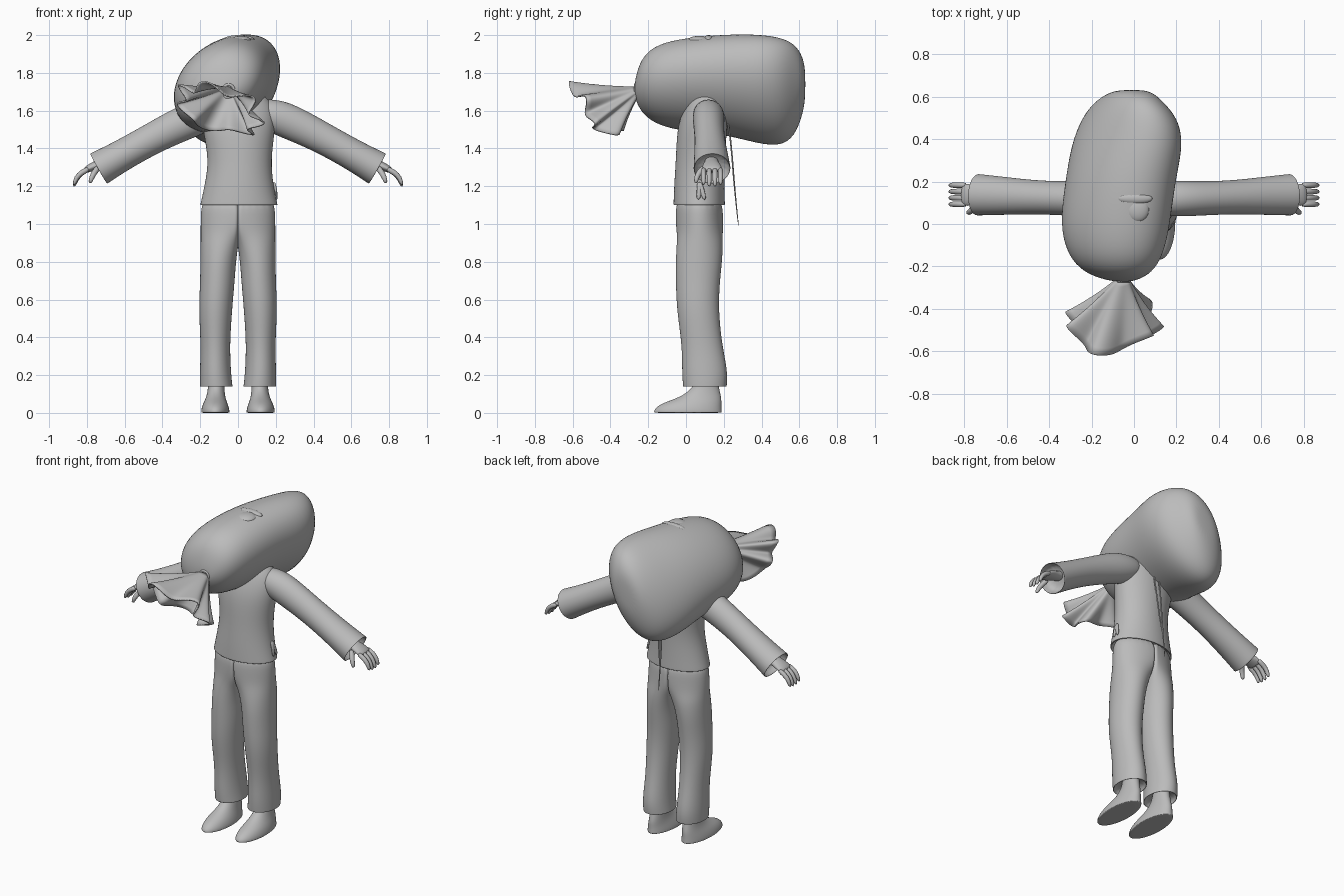
import bpy, bmesh, math
from mathutils import Vector

cube = bpy.data.objects.get("Cube")
if cube:
    bpy.data.objects.remove(cube, do_unlink=True)

grey = bpy.data.materials.new("plain_grey")
grey.use_nodes = True
GREY = (0.5, 0.5, 0.5, 1)
grey.diffuse_color = GREY
grey.node_tree.nodes["Principled BSDF"].inputs["Base Color"].default_value = GREY


def skin(name, loops, capped=True, levels=2):
    """Bridge loops of points into one smooth surface."""
    bm = bmesh.new()
    rows = [[bm.verts.new(p) for p in loop] for loop in loops]
    for a, b in zip(rows, rows[1:]):
        for i in range(len(a)):
            bm.faces.new((a[i - 1], a[i], b[i], b[i - 1]))
    if capped:
        bm.faces.new(rows[0])
        bm.faces.new(rows[-1])
    bmesh.ops.recalc_face_normals(bm, faces=bm.faces)
    for face in bm.faces:
        face.smooth = True
    mesh = bpy.data.meshes.new(name)
    bm.to_mesh(mesh)
    bm.free()
    mesh.materials.append(grey)
    obj = bpy.data.objects.new(name, mesh)
    bpy.context.collection.objects.link(obj)
    sub = obj.modifiers.new("smooth", "SUBSURF")
    sub.levels = sub.render_levels = levels
    return obj


def ellipse(ring, n):
    c, u, v = ring
    return [c + u * math.cos(math.tau * i / n) + v * math.sin(math.tau * i / n)
            for i in range(n)]


def hem(rings):
    """Add a tight edge and a hollow inside to the last ring."""
    (pc, pu, pv), (c, u, v) = rings[-2:]
    edge = (c.lerp(pc, 0.06), u.lerp(pu, 0.06), v.lerp(pv, 0.06))
    return rings[:-1] + [edge, (c, u, v), (c, u * 0.93, v * 0.93),
                         (c.lerp(pc, 0.5), u * 0.86, v * 0.86)]


def level_rings(rows, side=1):
    """Level ellipses from x, y, z, half width, half depth."""
    return [(Vector((x * side, y, z)), Vector((rx * side, 0, 0)), Vector((0, ry, 0)))
            for x, y, z, rx, ry in rows]


def tube(name, rows, across, side=1, n=12, hollow=False, levels=2):
    """Loft along a path of x, y, z, thickness, breadth."""
    path = [Vector((r[0] * side, r[1], r[2])) for r in rows]
    rings = []
    for i, c in enumerate(path):
        t = (path[min(i + 1, len(path) - 1)] - path[max(i - 1, 0)]).normalized()
        v = (across - t * across.dot(t)).normalized()
        rings.append((c, t.cross(v) * rows[i][3], v * rows[i][4]))
    return skin(name, [ellipse(r, n) for r in (hem(rings) if hollow else rings)],
                levels=levels)


def seat_half(y, z, width, depth, square):
    """Half of the hip outline, flat along the middle of the body."""
    loop = []
    for i in range(16):
        t = math.tau * i / 16
        out = (1 + math.cos(t)) / 2
        round_side = math.sin(t)
        hip_side = 0 if i % 8 == 0 else math.copysign(math.sqrt(1 - out * out), round_side)
        loop.append(Vector((width * out - 0.014 * square * (1 - out),
                            y + depth * (round_side + (hip_side - round_side) * square), z)))
    return loop


X, Y = Vector((1, 0, 0)), Vector((0, 1, 0))

# Jacket with neck, lower edge hollow
skin("jacket", [ellipse(r, 20) for r in hem(level_rings([
    (0, 0.11, 1.78, 0.06, 0.06),
    (0, 0.11, 1.71, 0.09, 0.075),
    (0, 0.105, 1.67, 0.16, 0.095),
    (0, 0.1, 1.6, 0.2, 0.12),
    (0.005, 0.085, 1.5, 0.195, 0.135),
    (0.01, 0.075, 1.34, 0.165, 0.13),
    (0.005, 0.07, 1.2, 0.185, 0.135),
    (0.005, 0.07, 1.1, 0.208, 0.138)]))])

for side, label in ((1, "left"), (-1, "right")):
    # Trouser half: hip on top, running into a hollow leg
    hip = [seat_half(*row) for row in ((0.07, 1.15, 0.19, 0.12, 1),
                                       (0.07, 1.05, 0.2, 0.128, 1),
                                       (0.073, 0.96, 0.2, 0.13, 0.9),
                                       (0.074, 0.9, 0.2, 0.131, 0.4))]
    leg = hem(level_rings([
        (0.105, 0.068, 0.8, 0.096, 0.126),
        (0.11, 0.062, 0.68, 0.093, 0.118),
        (0.12, 0.062, 0.54, 0.09, 0.113),
        (0.12, 0.085, 0.36, 0.078, 0.108),
        (0.12, 0.1, 0.22, 0.084, 0.124),
        (0.115, 0.1, 0.138, 0.088, 0.118)], side))
    skin(label + "_trouser", [[Vector((p.x * side, p.y, p.z)) for p in loop] for loop in hip]
         + [ellipse(r, 16) for r in leg])

    # Shoe with ankle
    skin(label + "_shoe", [ellipse(r, 16) for r in level_rings([
        (0.12, 0.01, 0, 0.074, 0.178),
        (0.12, 0.01, 0.002, 0.077, 0.184),
        (0.12, 0.01, 0.02, 0.076, 0.182),
        (0.12, 0.028, 0.05, 0.066, 0.163),
        (0.118, 0.075, 0.08, 0.052, 0.115),
        (0.115, 0.108, 0.13, 0.043, 0.068),
        (0.115, 0.11, 0.22, 0.043, 0.05),
        (0.115, 0.11, 0.3, 0.043, 0.05)], side)])

    # Sleeve
    tube(label + "_sleeve", [
        (0.06, 0.115, 1.6, 0.06, 0.07),
        (0.19, 0.12, 1.575, 0.095, 0.088),
        (0.3, 0.12, 1.53, 0.094, 0.083),
        (0.45, 0.125, 1.455, 0.084, 0.08),
        (0.62, 0.133, 1.36, 0.084, 0.092),
        (0.738, 0.138, 1.293, 0.094, 0.1)], Y, side, n=16, hollow=True)

    # Palm and wrist
    tube(label + "_palm", [
        (0.62, 0.135, 1.36, 0.03, 0.035),
        (0.7, 0.135, 1.325, 0.03, 0.035),
        (0.75, 0.135, 1.312, 0.026, 0.05),
        (0.795, 0.138, 1.292, 0.02, 0.056),
        (0.812, 0.138, 1.28, 0.014, 0.048)], Y, side)

    # Four curled fingers and a thumb
    for i in range(4):
        y = 0.093 + 0.03 * i
        drop = 0.008 * abs(i - 1.5)
        tube(f"{label}_finger_{i + 1}", [
            (0.785, y, 1.295, 0.016, 0.015),
            (0.83, y, 1.272, 0.016, 0.015),
            (0.856, y, 1.235 + drop, 0.014, 0.014),
            (0.87, y, 1.192 + drop, 0.01, 0.01)], Y, side, n=8, levels=1)
    tube(label + "_thumb", [
        (0.735, 0.1, 1.305, 0.018, 0.018),
        (0.76, 0.07, 1.275, 0.017, 0.017),
        (0.775, 0.055, 1.245, 0.015, 0.015),
        (0.785, 0.052, 1.215, 0.01, 0.01)], Y, side, n=8, levels=1)

# Sack over the shoulder: y, x, z, long and short half widths, lean in degrees
sack = [(-0.272, -0.05, 1.71, 0.03, 0.03, 40),
        (-0.262, -0.06, 1.722, 0.09, 0.07, 40),
        (-0.23, -0.075, 1.735, 0.175, 0.14, 40),
        (-0.15, -0.088, 1.738, 0.25, 0.195, 40),
        (0, -0.09, 1.737, 0.292, 0.22, 40),
        (0.2, -0.065, 1.74, 0.303, 0.222, 47),
        (0.38, -0.03, 1.715, 0.332, 0.222, 52),
        (0.5, -0.02, 1.7, 0.318, 0.195, 61),
        (0.575, -0.025, 1.708, 0.265, 0.14, 67),
        (0.62, -0.015, 1.735, 0.16, 0.095, 68),
        (0.632, -0.01, 1.74, 0.07, 0.045, 68)]
loops = []
for y, x, z, a, b, lean in sack:
    c, s = math.cos(math.radians(lean)), math.sin(math.radians(lean))
    loops.append(ellipse((Vector((x, y, z)), Vector((c, 0, s)) * a,
                          Vector((-s, 0, c)) * b), 20))
skin("sack", loops)

# Gathered cloth mouth of the sack, fluted and flaring
neck, mouth = Vector((-0.05, -0.255, 1.712)), Vector((-0.1, -0.48, 1.605))
wide, tall = Vector((0.21, 0, -0.06)), Vector((0, 0.12, -0.12))
axis = mouth - neck
loops = []
for s in (0, 0.15, 0.35, 0.6, 0.8, 1):
    loop = []
    for i in range(72):
        t = math.tau * i / 72
        fold = math.cos(7 * t + math.sin(2 * t))
        r = (0.12 + 0.88 * s) * (1 + 0.17 * s * fold)
        reach = s * (1 + 0.12 * math.sin(3 * t + 1) - 0.1 * s * fold)
        loop.append(neck + axis * reach
                    + (wide * math.cos(t) + tall * math.sin(t)) * r)
    loops.append(loop)
ruffle = skin("sack_mouth", loops, capped=False, levels=1)
ruffle.modifiers.new("cloth", "SOLIDIFY").thickness = 0.008

# Tie around the gathered neck
bpy.ops.mesh.primitive_torus_add(
    location=(-0.05, -0.268, 1.71), rotation=(math.pi / 2, 0, 0),
    major_radius=0.028, minor_radius=0.008, major_segments=24, minor_segments=8)
tie = bpy.context.object
tie.name = "sack_tie"
tie.data.materials.append(grey)
bpy.ops.object.shade_smooth()

# Small flap and tongue on top of the sack
for name, place, size in (("top_flap", (0.005, 0.12, 1.978), (0.082, 0.028, 0.022)),
                          ("top_tongue", (0.015, 0.07, 1.97), (0.057, 0.062, 0.026))):
    bpy.ops.mesh.primitive_uv_sphere_add(segments=24, ring_count=12, location=place)
    bump = bpy.context.object
    bump.name = name
    bump.scale = size
    bump.data.materials.append(grey)
    bpy.ops.object.shade_smooth()

# Cords hanging down the back
for name, x, low in (("long_cord", 0, 0.955), ("short_cord", 0.035, 1.12)):
    tube(name, [(x, 0.2, 1.64, 0.005, 0.005),
                (x, 0.24, 1.45, 0.005, 0.005),
                (x / 2, 0.25, 1.25, 0.005, 0.006),
                (0, 0.252 + (1.25 - low) / 10, low, 0.003, 0.004)], X, n=6, levels=1)

# Knotted ends on the hip
for i in range(2):
    tube(f"hip_tie_{i + 1}", [(0.188, 0.07, 1.225, 0.01, 0.014),
                              (0.201, 0.07 + 0.015 * i, 1.18, 0.008, 0.014),
                              (0.207, 0.065 + 0.035 * i, 1.125, 0.005, 0.012)],
         Y, n=8, levels=1)
